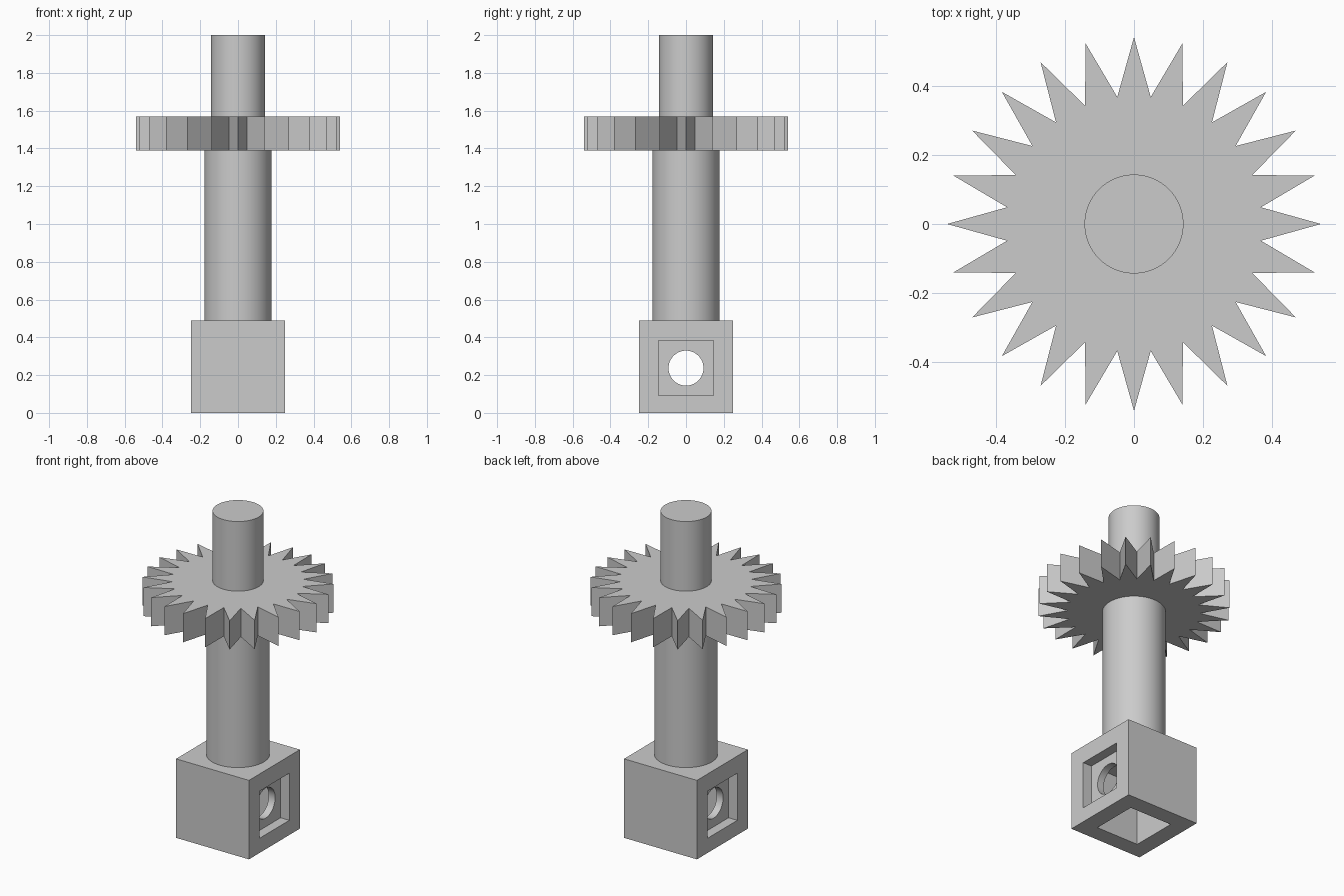
import bpy
import bmesh
from math import sin, cos, pi, radians

cube = bpy.data.objects.get("Cube")
if cube:
    bpy.data.objects.remove(cube, do_unlink=True)

grey = bpy.data.materials.new("plain_grey")
grey.use_nodes = True
colour = (0.6, 0.6, 0.6, 1)
grey.diffuse_color = colour
grey.node_tree.nodes["Principled BSDF"].inputs["Base Color"].default_value = colour


def activate(obj):
    bpy.ops.object.select_all(action='DESELECT')
    obj.select_set(True)
    bpy.context.view_layer.objects.active = obj


def box(name, low, high):
    centre = [(a + b) / 2 for a, b in zip(low, high)]
    bpy.ops.mesh.primitive_cube_add(size=1, location=centre)
    obj = bpy.context.object
    obj.name = name
    obj.scale = [b - a for a, b in zip(low, high)]
    bpy.ops.object.transform_apply(location=False, rotation=False, scale=True)
    obj.data.materials.append(grey)
    return obj


def cylinder(name, radius, depth, centre, rotation=(0, 0, 0)):
    bpy.ops.mesh.primitive_cylinder_add(vertices=96, radius=radius, depth=depth,
                                        location=centre, rotation=rotation)
    obj = bpy.context.object
    obj.name = name
    obj.data.materials.append(grey)
    bpy.ops.object.shade_smooth_by_angle(angle=radians(30))
    return obj


def cut(obj, cutter):
    mod = obj.modifiers.new("cut", 'BOOLEAN')
    mod.operation = 'DIFFERENCE'
    mod.solver = 'EXACT'
    mod.object = cutter
    activate(obj)
    bpy.ops.object.modifier_apply(modifier=mod.name)
    bpy.data.objects.remove(cutter, do_unlink=True)


# Hollow square socket, open underneath, with recessed sides
HALF, TOP = 0.25, 0.49
POCKET, MID, RECESS = 0.146, 0.237, 0.19
socket = box("socket_block", (-HALF, -HALF, 0), (HALF, HALF, TOP))
cut(socket, box("cavity_cutter", (-POCKET, -POCKET, -0.1),
                (POCKET, POCKET, MID + POCKET)))
for side in (-1, 1):
    xs = sorted((side * RECESS, side * 0.4))
    cut(socket, box("pocket_cutter", (xs[0], -POCKET, MID - POCKET),
                    (xs[1], POCKET, MID + POCKET)))

# Round cross hole through both recessed walls
cut(socket, cylinder("hole_cutter", 0.0925, 1, (0, 0, MID), (0, pi / 2, 0)))
activate(socket)
bpy.ops.object.shade_smooth_by_angle(angle=radians(30))

# Stepped shaft, ends sunk a little into the neighbouring parts
GEAR_LOW, GEAR_HIGH, SINK = 1.39, 1.568, 0.02


def shaft(name, radius, low, high):
    cylinder(name, radius, high - low, (0, 0, (low + high) / 2))


shaft("lower_shaft", 0.178, TOP - SINK, GEAR_LOW + SINK)
shaft("upper_shaft", 0.143, GEAR_HIGH - SINK, 2)

# Gear with pointed teeth
TEETH, TIP, ROOT = 24, 0.54, 0.37
bm = bmesh.new()
ring = []
for i in range(TEETH * 2):
    radius = ROOT if i % 2 else TIP
    angle = i * pi / TEETH
    ring.append(bm.verts.new((radius * cos(angle), radius * sin(angle), GEAR_LOW)))
base = bm.faces.new(ring)
extruded = bmesh.ops.extrude_face_region(bm, geom=[base], use_keep_orig=True)
top_verts = [g for g in extruded["geom"] if isinstance(g, bmesh.types.BMVert)]
bmesh.ops.translate(bm, verts=top_verts, vec=(0, 0, GEAR_HIGH - GEAR_LOW))
bmesh.ops.recalc_face_normals(bm, faces=bm.faces[:])
mesh = bpy.data.meshes.new("gear")
bm.to_mesh(mesh)
bm.free()
mesh.materials.append(grey)
bpy.context.collection.objects.link(bpy.data.objects.new("gear", mesh))
